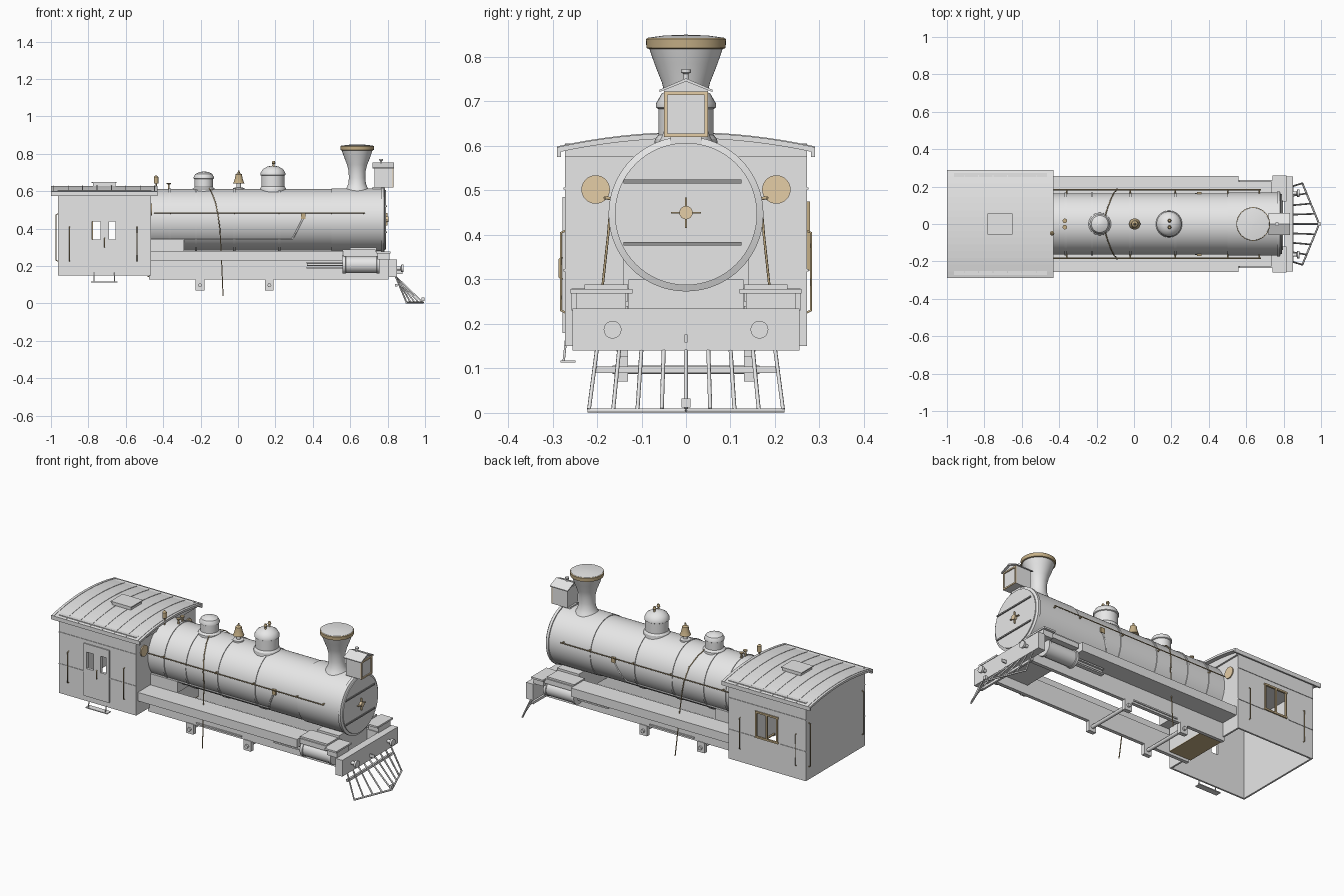
import bpy, bmesh, math
from mathutils import Matrix, Vector


def material(name, rgb):
    m = bpy.data.materials.new(name)
    m.diffuse_color = (*rgb, 1)
    return m


GREY = material("light_grey", (0.8, 0.8, 0.8))
BRASS = material("brass", (0.56, 0.43, 0.24))
TAN = material("pale_tan", (0.78, 0.61, 0.38))
STEEL = material("mid_grey", (0.3, 0.3, 0.3))


def finish(name, bm, mat, smooth=False):
    bmesh.ops.recalc_face_normals(bm, faces=bm.faces[:])
    me = bpy.data.meshes.new(name)
    bm.to_mesh(me)
    bm.free()
    me.materials.append(mat)
    ob = bpy.data.objects.new(name, me)
    bpy.context.collection.objects.link(ob)
    if smooth:
        bpy.ops.object.select_all(action='DESELECT')
        ob.select_set(True)
        bpy.context.view_layer.objects.active = ob
        bpy.ops.object.shade_smooth_by_angle(angle=math.radians(32))
    return ob


def box(name, x0, x1, y0, y1, z0, z1, mat=GREY):
    bm = bmesh.new()
    mx = Matrix.Translation(((x0 + x1) / 2, (y0 + y1) / 2, (z0 + z1) / 2))
    bmesh.ops.create_cube(bm, size=1, matrix=mx @ Matrix.Diagonal((x1 - x0, y1 - y0, z1 - z0, 1)))
    return finish(name, bm, mat)


def pair(name, x0, x1, y0, y1, z0, z1, mat=GREY):
    box(name + "_right", x0, x1, -y1, -y0, z0, z1, mat)
    box(name + "_left", x0, x1, y0, y1, z0, z1, mat)


def lathe(name, profile, loc, axis='Z', mat=GREY, n=32):
    """Revolve (radius, height) points about an axis through loc."""
    bm = bmesh.new()
    rot = Matrix.Rotation(math.pi / 2, 4, 'Y') if axis == 'X' else Matrix()
    mx = Matrix.Translation(loc) @ rot
    rings = [[bm.verts.new(mx @ Vector((max(r, 1e-4) * math.cos(2 * math.pi * i / n),
                                        max(r, 1e-4) * math.sin(2 * math.pi * i / n), h)))
              for i in range(n)] for r, h in profile]
    for a, b in zip(rings, rings[1:]):
        for i in range(n):
            bm.faces.new((a[i], a[(i + 1) % n], b[(i + 1) % n], b[i]))
    bm.faces.new(rings[0])
    bm.faces.new(rings[-1])
    return finish(name, bm, mat, True)


def disc(name, r, x, y, z, depth, mat=GREY):
    return lathe(name, [(r, 0), (r, depth)], (x, y, z), 'X', mat)


def tube(name, pts, r, mat=BRASS):
    cu = bpy.data.curves.new(name, 'CURVE')
    cu.dimensions = '3D'
    cu.bevel_depth, cu.bevel_resolution, cu.use_fill_caps = r, 1, True
    sp = cu.splines.new('POLY')
    sp.points.add(len(pts) - 1)
    for p, co in zip(sp.points, pts):
        p.co = (*co, 1)
    cu.materials.append(mat)
    ob = bpy.data.objects.new(name, cu)
    bpy.context.collection.objects.link(ob)
    return ob


def prism(name, outline, x0, x1, mat=GREY):
    """Extrude a (y, z) outline along x."""
    bm = bmesh.new()
    f = bm.faces.new([bm.verts.new((x0, y, z)) for y, z in outline])
    ext = bmesh.ops.extrude_face_region(bm, geom=[f])['geom']
    bmesh.ops.translate(bm, vec=(x1 - x0, 0, 0), verts=[v for v in ext if isinstance(v, bmesh.types.BMVert)])
    return finish(name, bm, mat)


# Boiler, bands, smokebox front and firebox
BZ = 0.447
lathe("boiler", [(0.164, -0.47), (0.164, 0.5), (0.168, 0.5), (0.168, 0.765), (0.174, 0.765),
                 (0.174, 0.78), (0.16, 0.785), (0.16, 0.79)], (0, 0, BZ), 'X', n=64)
for i, x in enumerate((-0.365, -0.225, -0.02, 0.22, 0.505)):
    lathe(f"boiler_band_{i}", [(0.163, -0.006), (0.168, -0.006), (0.168, 0.006), (0.163, 0.006)],
          (x, 0, BZ), 'X', n=64)
for z in (0.38, 0.52):
    box("door_hinge", 0.79, 0.796, -0.14, 0.125, z - 0.004, z + 0.004, STEEL)
disc("door_hub", 0.015, 0.79, 0, 0.45, 0.014, TAN)
box("door_handle_wide", 0.79, 0.8, -0.034, 0.034, 0.448, 0.452, BRASS)
box("door_handle_tall", 0.79, 0.8, -0.002, 0.002, 0.416, 0.484, BRASS)
box("firebox", -0.47, -0.29, -0.142, 0.142, 0.28, 0.345)
box("ashpan", -0.475, -0.345, -0.129, 0.129, 0.145, 0.3)
box("ashpan_floor", -0.485, -0.345, -0.129, 0.129, 0.141, 0.147, BRASS)
box("smokebox_saddle", 0.6, 0.74, -0.129, 0.129, 0.18, 0.3)

# Smokestack and domes
SX = (0.637, 0, 0)
lathe("smokestack", [(0.066, 0.6), (0.056, 0.618), (0.047, 0.64), (0.044, 0.67), (0.046, 0.71),
                     (0.054, 0.742), (0.071, 0.785), (0.083, 0.82)], SX, n=48)
lathe("stack_rim", [(0.083, 0.818), (0.089, 0.82), (0.09, 0.84), (0.087, 0.842)], SX, mat=BRASS, n=48)
lathe("stack_cap", [(0.088, 0.84), (0.086, 0.843), (0.05, 0.848), (0, 0.85)], SX, n=48)
lathe("sand_dome", [(0.062, 0.58), (0.06, 0.612), (0.049, 0.622), (0.049, 0.665), (0.054, 0.668),
                    (0.054, 0.676), (0.045, 0.692), (0.025, 0.702), (0, 0.706)], (-0.183, 0, 0))
lathe("steam_dome", [(0.073, 0.58), (0.07, 0.615), (0.062, 0.625), (0.062, 0.683), (0.067, 0.686),
                     (0.067, 0.696), (0.055, 0.717), (0.03, 0.732), (0, 0.737)], (0.187, 0, 0))
for y in (-0.018, 0.018):
    lathe("safety_valve", [(0.006, 0.725), (0.006, 0.745), (0.01, 0.75), (0.006, 0.762)], (0.19, y, 0), mat=BRASS, n=12)

# Bell, whistle and small valves
lathe("bell", [(0.03, 0.642), (0.026, 0.65), (0.02, 0.67), (0.017, 0.69), (0.006, 0.697), (0.004, 0.71)],
      (0.004, 0, 0), mat=BRASS, n=24)
lathe("bell_stand", [(0.03, 0.6), (0.03, 0.617), (0.012, 0.62), (0.012, 0.642)], (0.004, 0, 0), n=16)
lathe("whistle", [(0.004, 0.59), (0.004, 0.64), (0.012, 0.642), (0.012, 0.675), (0.004, 0.685)],
      (-0.438, -0.05, 0), mat=BRASS, n=16)
for y in (-0.017, 0.017):
    lathe("top_valve", [(0.005, 0.6), (0.005, 0.635), (0.012, 0.64), (0.012, 0.645)], (-0.37, y, 0), mat=BRASS, n=12)

# Headlamp with gabled roof
box("headlamp_body", 0.73, 0.825, -0.049, 0.049, 0.62, 0.727)
prism("headlamp_roof", [(-0.06, 0.721), (0, 0.745), (0.06, 0.721), (0.06, 0.726), (0, 0.752), (-0.06, 0.726)], 0.72, 0.835)
prism("headlamp_gable", [(-0.049, 0.725), (0.049, 0.725), (0, 0.747)], 0.732, 0.824)
for s in (-1, 1):
    box("lamp_frame_side", 0.825, 0.831, s * 0.046 - 0.004, s * 0.046 + 0.004, 0.62, 0.722, TAN)
    box("lamp_frame_rail", 0.825, 0.831, -0.05, 0.05, 0.671 + s * 0.047 - 0.004, 0.671 + s * 0.047 + 0.004, TAN)
lathe("lamp_finial", [(0.006, 0.745), (0.006, 0.762), (0.011, 0.765), (0.011, 0.772)], (0.765, 0, 0), n=12)
box("lamp_bracket", 0.72, 0.785, -0.035, 0.035, 0.6, 0.622)

# Cab shell, hollow and open beneath, with window openings
cab = box("cab", -0.962, -0.465, -0.272, 0.272, 0.15, 0.605)
door = box("cab_door", -0.8, -0.635, -0.278, -0.271, 0.18, 0.485)


def cut(target, *dims):
    c = box("cutter", *dims)
    mod = target.modifiers.new("opening", 'BOOLEAN')
    mod.object, mod.operation, mod.solver = c, 'DIFFERENCE', 'EXACT'
    bpy.context.view_layer.objects.active = target
    bpy.ops.object.modifier_apply(modifier=mod.name)
    bpy.data.objects.remove(c)


cut(cab, -0.952, -0.475, -0.262, 0.262, 0, 0.58)
cut(cab, -0.78, -0.645, 0.2, 0.4, 0.325, 0.47)
for x0, x1 in ((-0.78, -0.735), (-0.69, -0.655)):
    cut(cab, x0, x1, -0.4, -0.2, 0.342, 0.438)
    cut(door, x0, x1, -0.4, -0.2, 0.342, 0.438)
tube("door_handle", [(-0.713, -0.278, 0.3), (-0.713, -0.284, 0.305), (-0.713, -0.284, 0.345), (-0.713, -0.278, 0.35)], 0.0028)
for z in (0.325, 0.47):
    box("window_rail", -0.787, -0.638, 0.268, 0.279, z - 0.005, z + 0.005, BRASS)
for x in (-0.78, -0.7125, -0.645):
    box("window_post", x - 0.004, x + 0.004, 0.268, 0.279, 0.325, 0.47, BRASS)
for s in (-1, 1):
    disc("cab_front_window", 0.032, -0.466, s * 0.203, 0.502, 0.007, TAN)
    for x in (-0.9, -0.54):
        tube("cab_side_rail", [(x, s * 0.27, 0.225), (x, s * 0.281, 0.23), (x, s * 0.281, 0.405), (x, s * 0.27, 0.41)], 0.0028)
    tube("cab_rear_rail", [(-0.96, s * 0.245, 0.225), (-0.973, s * 0.245, 0.23), (-0.973, s * 0.245, 0.475), (-0.96, s * 0.245, 0.48)], 0.0028)
    box("cab_upper_trim", -0.962, -0.465, s * 0.273 - 0.002, s * 0.273 + 0.002, 0.502, 0.507)
    for x0, x1 in ((-0.962, -0.8), (-0.635, -0.465)):
        box("cab_waist_trim", x0, x1, s * 0.273 - 0.002, s * 0.273 + 0.002, 0.318, 0.323)

# Arched cab roof, ribs, eaves and vent
def arch(w, edge, top, n=16):
    return [(w * (2 * i / n - 1), edge + (top - edge) * (1 - (2 * i / n - 1) ** 2)) for i in range(n + 1)]


prism("cab_roof", arch(0.29, 0.597, 0.629) + arch(0.29, 0.585, 0.617)[::-1], -1.0, -0.43)
for i in range(8):
    x = -0.985 + i * 0.077
    prism("roof_rib", arch(0.29, 0.599, 0.631) + arch(0.29, 0.595, 0.627)[::-1], x - 0.002, x + 0.002)
pair("roof_eave", -1.0, -0.43, 0.281, 0.29, 0.575, 0.598)
prism("front_roof_beam", arch(0.272, 0.595, 0.622) + [(0.272, 0.575), (-0.272, 0.575)], -0.466, -0.455)
box("roof_vent", -0.775, -0.655, -0.05, 0.05, 0.615, 0.643)
box("roof_vent_lid", -0.782, -0.65, -0.055, 0.055, 0.643, 0.649)

# Cab step on the right side
box("cab_step", -0.785, -0.645, -0.282, -0.248, 0.113, 0.118)
for x in (-0.77, -0.66):
    tube("step_hanger", [(x, -0.268, 0.18), (x, -0.275, 0.115)], 0.003, GREY)

# Running boards, frames, hangers and cross shafts
pair("running_board", -0.465, 0.56, 0.14, 0.257, 0.23, 0.28)
pair("side_frame", -0.475, 0.805, 0.13, 0.15, 0.127, 0.24)
for x in (-0.203, 0.167):
    pair("axle_hanger", x - 0.023, x + 0.023, 0.13, 0.154, 0.07, 0.13)
    tube("cross_shaft", [(x, -0.165, 0.097), (x, 0.165, 0.097)], 0.011, GREY)
pair("hanger_tie", -0.16, 0.13, 0.15, 0.156, 0.138, 0.146)

# Cylinders, valve chests and piston rods
for s in (-1, 1):
    lathe("cylinder", [(0.048, 0.56), (0.048, 0.575), (0.044, 0.577), (0.044, 0.74), (0.048, 0.742), (0.048, 0.757)],
          (0, s * 0.185, 0.207), 'X')
    disc("piston_rod", 0.006, 0.37, s * 0.185, 0.207, 0.2)
    for z in (0.19, 0.218):
        box("slide_bar", 0.365, 0.56, s * 0.185 - 0.012, s * 0.185 + 0.012, z - 0.004, z + 0.004)
pair("valve_chest", 0.565, 0.745, 0.13, 0.235, 0.25, 0.278)
pair("valve_chest_lid", 0.56, 0.735, 0.13, 0.228, 0.278, 0.288)

# Front deck, beam, buffers and coupler
pair("front_deck", 0.745, 0.81, 0.135, 0.246, 0.235, 0.27)
pair("front_deck_plate", 0.74, 0.815, 0.12, 0.26, 0.268, 0.278)
box("front_beam", 0.805, 0.85, -0.255, 0.255, 0.14, 0.235)
for s in (-1, 1):
    lathe("buffer", [(0.01, 0.85), (0.01, 0.87), (0.02, 0.873), (0.02, 0.885)], (0, s * 0.165, 0.187), 'X', n=20)
box("coupler_pin", 0.85, 0.88, -0.003, 0.003, 0.158, 0.176)

# Slatted pilot
def tip(y):
    return 0.985 - 0.085 * abs(y) / 0.218


for i in range(-4, 5):
    yt, yb = i * 0.05, i * 0.0545
    tube("pilot_slat", [(0.842, yt, 0.145), (tip(yb), yb, 0.008)], 0.0045, GREY)
for s in (-1, 1):
    tube("pilot_base", [(tip(0.22), s * 0.22, 0.005), (0.99, 0, 0.005)], 0.005, GREY)
box("pilot_crossbar", 0.84, 0.852, -0.205, 0.205, 0.09, 0.104)
box("pilot_nose", 0.982, 0.996, -0.01, 0.01, 0.012, 0.032)

# Boiler handrails, feed pipe and draped pipes
for s in (-1, 1):
    tube("boiler_handrail", [(-0.45, s * 0.183, 0.483), (0.68, s * 0.183, 0.483)], 0.0028)
    for x in (-0.36, -0.02, 0.22, 0.5, 0.67):
        tube("handrail_post", [(x, s * 0.155, 0.481), (x, s * 0.184, 0.483)], 0.004)
    tube("feed_pipe", [(-0.46, s * 0.13, 0.342), (0.29, s * 0.13, 0.342), (0.32, s * 0.157, 0.4),
                       (0.35, s * 0.166, 0.46)], 0.005, GREY)
    box("check_valve", 0.338, 0.362, s * 0.163 - 0.008, s * 0.163 + 0.008, 0.45, 0.48, BRASS)
    tube("sand_pipe", [(-0.155, s * 0.04, 0.617), (-0.14, s * 0.09, 0.592), (-0.12, s * 0.142, 0.54),
                       (-0.105, s * 0.17, 0.46), (-0.097, s * 0.175, 0.4), (-0.09, s * 0.188, 0.28),
                       (-0.084, s * 0.202, 0.14), (-0.08, s * 0.214, 0.04)], 0.0028)

# Turn the tubes into meshes
bpy.ops.object.select_all(action='DESELECT')
tubes = [o for o in bpy.data.objects if o.type == 'CURVE']
for o in tubes:
    o.select_set(True)
bpy.context.view_layer.objects.active = tubes[0]
bpy.ops.object.convert(target='MESH')
